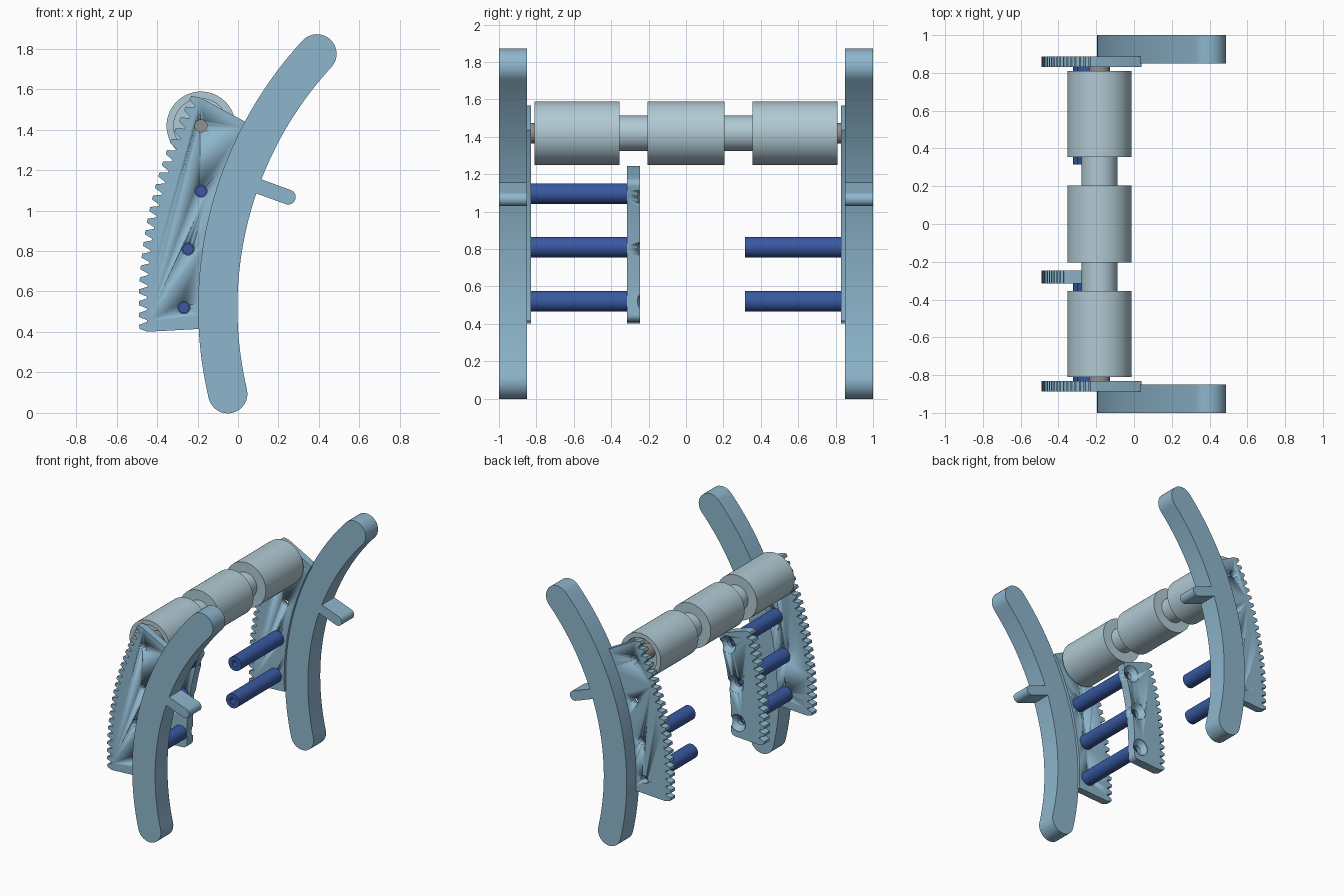
import bpy, bmesh
from math import sin, cos, radians, pi
from mathutils import Matrix

if "Cube" in bpy.data.objects:
    bpy.data.objects.remove(bpy.data.objects["Cube"])

CX, CZ = 1.75, 0.52          # common centre of all the arcs (x, z)
PITCH = 1.5                  # tooth pitch in degrees


def material(name, rgb):
    m = bpy.data.materials.new(name)
    m.diffuse_color = (*rgb, 1)
    m.use_nodes = True
    m.node_tree.nodes["Principled BSDF"].inputs["Base Color"].default_value = m.diffuse_color
    return m


LIGHT = material("light_blue", (0.27, 0.47, 0.61))
PALE = material("pale_blue", (0.44, 0.59, 0.66))
BLUE = material("dark_blue", (0.04, 0.10, 0.36))
GREY = material("steel_grey", (0.30, 0.28, 0.26))


def polar(r, deg):
    a = radians(deg)
    return (CX - r * cos(a), CZ + r * sin(a))


def finish(name, bm, mat):
    bmesh.ops.recalc_face_normals(bm, faces=bm.faces)
    me = bpy.data.meshes.new(name)
    bm.to_mesh(me)
    bm.free()
    ob = bpy.data.objects.new(name, me)
    bpy.context.collection.objects.link(ob)
    me.materials.append(mat)
    smooth(ob)
    return ob


def smooth(ob):
    bpy.ops.object.select_all(action='DESELECT')
    bpy.context.view_layer.objects.active = ob
    ob.select_set(True)
    bpy.ops.object.shade_smooth_by_angle(angle=radians(25))


def slab(name, pts, y0, y1, mat):
    """Extrude an x-z outline from y0 to y1."""
    bm = bmesh.new()
    f = bm.faces.new([bm.verts.new((x, y0, z)) for x, z in pts])
    ext = bmesh.ops.extrude_face_region(bm, geom=[f])["geom"]
    bmesh.ops.translate(bm, vec=(0, y1 - y0, 0),
                        verts=[v for v in ext if isinstance(v, bmesh.types.BMVert)])
    return finish(name, bm, mat)


def lathe(name, profile, x, z, mat, n=48):
    """Turn a (radius, y) profile around the y-parallel axis through (x, z)."""
    bm = bmesh.new()
    vs = [bm.verts.new((r, y, 0)) for r, y in profile]
    es = [bm.edges.new(p) for p in zip(vs, vs[1:])]
    bmesh.ops.spin(bm, geom=vs + es, cent=(0, 0, 0), axis=(0, 1, 0), angle=2 * pi, steps=n)
    bmesh.ops.remove_doubles(bm, verts=bm.verts, dist=1e-5)
    bmesh.ops.transform(bm, matrix=Matrix.Translation((x, 0, z)), verts=bm.verts)
    return finish(name, bm, mat)


def cut(ob, cutter):
    m = ob.modifiers.new("cut", 'BOOLEAN')
    m.operation, m.solver, m.object = 'DIFFERENCE', 'EXACT', cutter
    bpy.ops.object.select_all(action='DESELECT')
    bpy.context.view_layer.objects.active = ob
    ob.select_set(True)
    bpy.ops.object.modifier_move_to_index(modifier=m.name, index=0)
    bpy.ops.object.modifier_apply(modifier=m.name)
    bpy.data.objects.remove(cutter)


def rack_outline(inner, a0, teeth, rounding=0.0):
    """Ring sector with a toothed outer edge."""
    tip, root = 2.24, 2.2
    pts = []
    for i in range(teeth):
        a = a0 + i * PITCH
        for r, t in ((root, 0.0), (tip, 0.28), (tip, 0.62), (root, 0.86)):
            pts.append(polar(r, a + t * PITCH))
    a1 = a0 + (teeth - 1 + 0.86) * PITCH
    da = rounding / inner * 180 / pi
    q = 8
    if rounding:
        pts += [polar(inner + rounding * (1 - sin(k / q * pi / 2)),
                      a1 - da * (1 - cos(k / q * pi / 2))) for k in range(q)]
    pts += [polar(inner, a1 - da + (a0 - a1 + 2 * da) * k / 32) for k in range(33)]
    if rounding:
        pts += [polar(inner + rounding * (1 - cos(k / q * pi / 2)),
                      a0 + da * (1 - sin(k / q * pi / 2))) for k in range(1, q + 1)]
    return pts


# Curved arm outline: thick arc with round ends
W, R, A0, A1 = 0.097, 1.85, -13.3, 42.7
arm = [polar(R + W, A0 + (A1 - A0) * k / 40) for k in range(41)]
for end, sgn, span in ((A1, 1, range(1, 16)), (A0, -1, range(1, 16))):
    for k in span:
        t = pi * k / 16
        radial, along = sgn * W * cos(t), sgn * W * sin(t)
        x, z = polar(R + radial, end)
        arm.append((x + along * sin(radians(end)), z + along * cos(radians(end))))
    if sgn == 1:
        arm += [polar(R - W, A1 + (A0 - A1) * k / 40) for k in range(41)]

# Peg outline: bar with a round end, sloping down
h, slope = 0.037, radians(-20)
peg = [(0, h), (0, -h)] + [(0.2 + h * cos(t), h * sin(t))
                           for t in [-pi / 2 + pi * k / 14 for k in range(15)]]
peg = [(0.06 + u * cos(slope) - v * sin(slope), 1.135 + u * sin(slope) + v * cos(slope))
       for u, v in peg]

AXLE = (-0.183, 1.418)
RODS = [(-0.267, 0.52), (-0.247, 0.81), (-0.183, 1.096)]

# Side frames, mirrored front and back
for side, s in (("front", -1), ("back", 1)):
    slab(side + "_arm", arm, s * 0.85, s * 1.0, LIGHT)
    slab(side + "_peg", peg, s * 0.85, s * 1.0, LIGHT)
    plate = slab(side + "_toothed_plate", rack_outline(1.94, -3.1, 21), s * 0.83, s * 0.886, LIGHT)
    for x, z in RODS + [AXLE]:
        cut(plate, lathe("cutter", [(0, s * 0.7), (0.03, s * 0.7), (0.03, s * 1.1), (0, s * 1.1)],
                         x, z, LIGHT, 32))
    # Spacer rods, bored at both ends; the top one exists only in front
    for i, (x, z) in enumerate(RODS if s < 0 else RODS[:2]):
        prof = [(0, 0.67), (0.024, 0.67), (0.024, 0.83), (0.055, 0.83),
                (0.055, 0.315), (0.024, 0.315), (0.024, 0.47), (0, 0.47)]
        lathe(f"{side}_rod_{i + 1}", [(r, s * y) for r, y in prof], x, z, BLUE, 32)

# Inner rack with countersunk screw holes
rack = slab("inner_rack", rack_outline(1.962, -3.1, 15, 0.035), -0.315, -0.245, LIGHT)
for x, z in RODS:
    cut(rack, lathe("cutter", [(0, -0.4), (0.03, -0.4), (0.03, -0.285), (0.065, -0.25),
                               (0.065, -0.2), (0, -0.2)], x, z, LIGHT, 32))

# Stepped roller with cupped outer ends
half = [(0, 0.71), (0.135, 0.71), (0.135, 0.81), (0.17, 0.81), (0.17, 0.355),
        (0.095, 0.355), (0.095, 0.205), (0.17, 0.205)]
lathe("roller", half + [(r, -y) for r, y in reversed(half)], *AXLE, PALE, 64)

# Axle through the roller
lathe("axle", [(0, -0.83), (0.055, -0.83), (0.055, 0.83), (0, 0.83)], *AXLE, GREY, 32)
